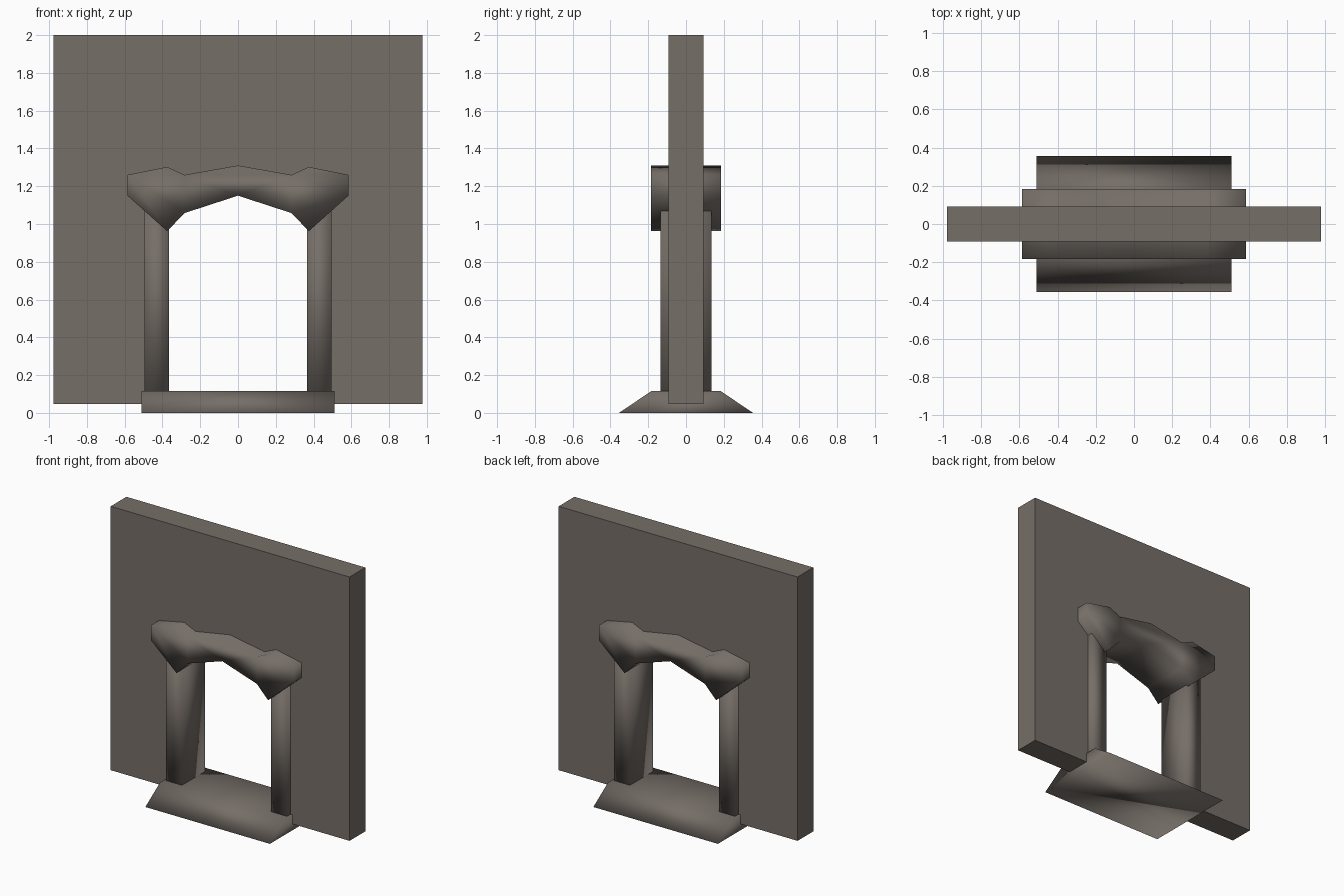
import bpy
import bmesh

if "Cube" in bpy.data.objects:
    bpy.data.objects.remove(bpy.data.objects["Cube"])

stone = bpy.data.materials.new("grey_brown_stone")
stone.diffuse_color = (0.18, 0.156, 0.137, 1.0)
stone.use_nodes = True
stone.node_tree.nodes["Principled BSDF"].inputs["Base Color"].default_value = stone.diffuse_color


def mirrored(half):
    """Close a profile whose right half runs from the bottom centre or side to the top."""
    return half + [(-x, z) for x, z in reversed(half) if x != 0]


def prism(name, profile, to_3d, lo, hi, smooth):
    """Extrude a 2D profile between lo and hi along the remaining axis."""
    bm = bmesh.new()
    rings = [[bm.verts.new(to_3d(p, d)) for p in profile] for d in (lo, hi)]
    n = len(profile)
    for ring in rings:
        bm.faces.new(ring)
    for i in range(n):
        j = (i + 1) % n
        bm.faces.new((rings[0][i], rings[0][j], rings[1][j], rings[1][i]))
    bmesh.ops.recalc_face_normals(bm, faces=bm.faces)
    for f in bm.faces:
        f.smooth = smooth
    mesh = bpy.data.meshes.new(name)
    bm.to_mesh(mesh)
    bm.free()
    mesh.materials.append(stone)
    obj = bpy.data.objects.new(name, mesh)
    bpy.context.collection.objects.link(obj)
    return obj


def along_y(p, d):
    return (p[0], d, p[1])


def along_x(p, d):
    return (d, p[0], p[1])


# Wall slab with an arched opening whose rim is hidden inside the frame
wall = [(0.978, 2.0), (0.978, 0.047), (0.43, 0.047), (0.43, 1.12), (0.28, 1.16), (0, 1.23)]
prism("wall", mirrored(wall), along_y, -0.092, 0.092, False)

# Arched lintel with flared ends
lintel = [(0, 1.31), (0.283, 1.26), (0.375, 1.302), (0.585, 1.26),
          (0.585, 1.15), (0.375, 0.962), (0.283, 1.058), (0, 1.15)]
prism("lintel", mirrored(lintel), along_y, -0.184, 0.184, True)

# Side jambs
for side, sign in (("left", -1), ("right", 1)):
    a, b = sign * 0.365, sign * 0.495
    jamb = [(a, 0.07), (b, 0.07), (b, 1.13), (a, 1.13)]
    prism(side + "_jamb", jamb, along_y, -0.134, 0.134, True)

# Sloped door sill
sill = [(-0.355, 0), (0.355, 0), (0.184, 0.115), (-0.184, 0.115)]
prism("sill", sill, along_x, -0.51, 0.51, True)
